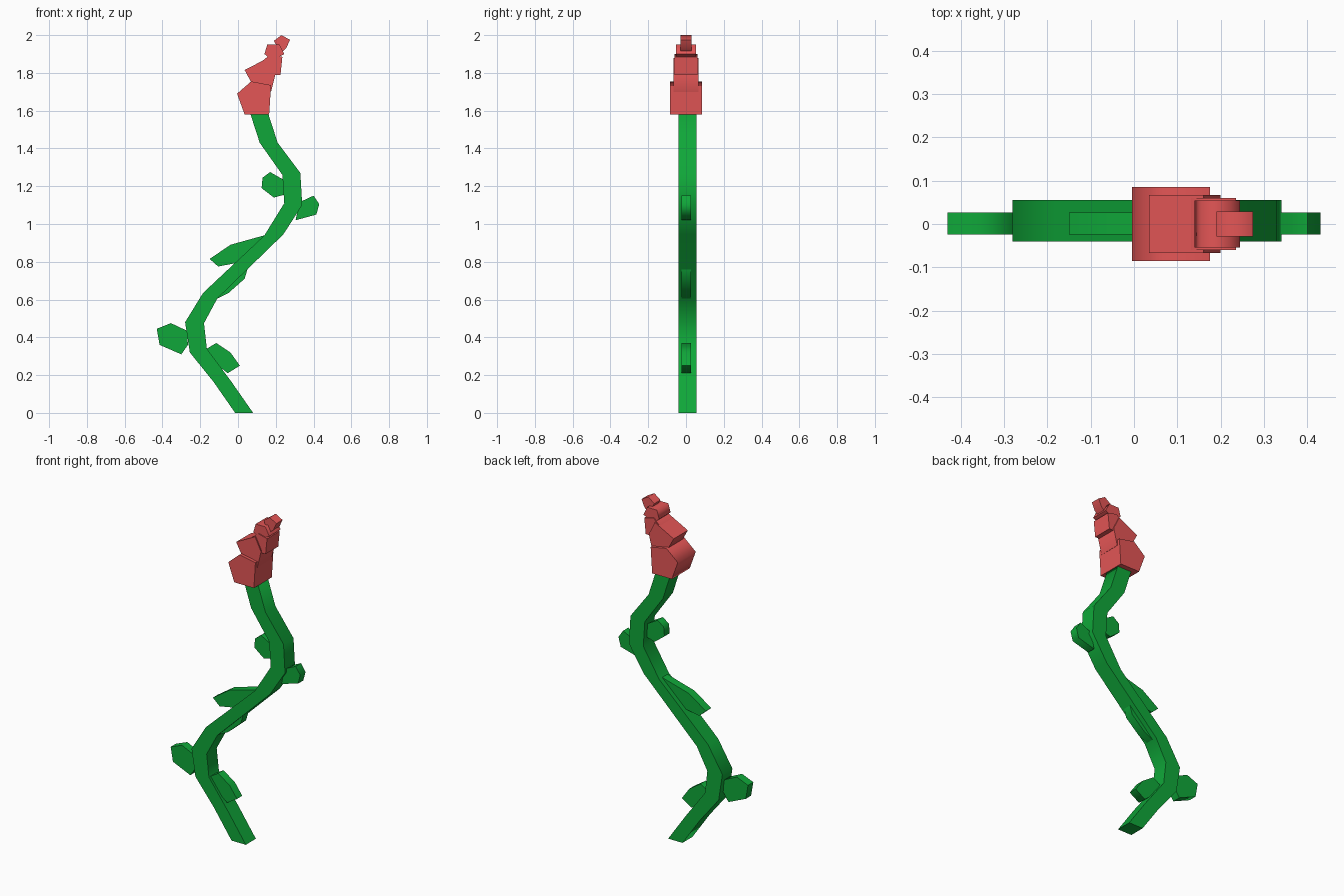
import bpy, bmesh, math


def material(name, rgb):
    m = bpy.data.materials.new(name)
    m.diffuse_color = (*rgb, 1)
    return m


green = material("leaf_green", (0.005, 0.39, 0.041))
red = material("petal_red", (0.775, 0.093, 0.093))


def prism(name, outline, y0, y1, mat):
    """Extrude an x-z outline from y0 to y1, softening the blunt bends."""
    bm = bmesh.new()
    face = bm.faces.new([bm.verts.new((x, y0, z)) for x, z in outline])
    ext = bmesh.ops.extrude_face_region(bm, geom=[face], use_keep_orig=True)
    moved = [v for v in ext["geom"] if isinstance(v, bmesh.types.BMVert)]
    bmesh.ops.translate(bm, verts=moved, vec=(0, y1 - y0, 0))
    bmesh.ops.recalc_face_normals(bm, faces=bm.faces)
    me = bpy.data.meshes.new(name)
    bm.to_mesh(me)
    bm.free()
    me.materials.append(mat)
    ob = bpy.data.objects.new(name, me)
    bpy.context.collection.objects.link(ob)
    bpy.ops.object.select_all(action='DESELECT')
    ob.select_set(True)
    bpy.context.view_layer.objects.active = ob
    bpy.ops.object.shade_smooth_by_angle(angle=math.radians(75))
    return ob


# Winding stem: left side going up, right side coming back down
left = [(-0.015, 0), (-0.13, 0.165), (-0.255, 0.32), (-0.28, 0.48), (-0.185, 0.635),
        (0.14, 0.94), (0.245, 1.11), (0.235, 1.26), (0.115, 1.43), (0.06, 1.6)]
right = [(0.08, 0), (-0.035, 0.165), (-0.165, 0.34), (-0.18, 0.475), (-0.11, 0.605),
         (0.24, 0.945), (0.34, 1.1), (0.33, 1.27), (0.21, 1.43), (0.155, 1.6)]
prism("stem", left + right[::-1], -0.04, 0.055, green)

# Leaves, from the ground up
leaves = [
    [(-0.165, 0.34), (-0.115, 0.37), (-0.04, 0.32), (0.01, 0.25), (-0.055, 0.21), (-0.13, 0.27)],
    [(-0.43, 0.445), (-0.355, 0.475), (-0.27, 0.435), (-0.265, 0.36), (-0.3, 0.31), (-0.415, 0.36)],
    [(-0.11, 0.605), (-0.015, 0.72), (0.05, 0.76), (0.035, 0.71), (-0.05, 0.635)],
    [(-0.15, 0.815), (-0.04, 0.89), (0.14, 0.94), (0.05, 0.85), (0.0, 0.795), (-0.105, 0.775)],
    [(0.305, 1.02), (0.325, 1.115), (0.4, 1.15), (0.43, 1.105), (0.415, 1.05)],
    [(0.125, 1.19), (0.13, 1.245), (0.17, 1.275), (0.24, 1.235), (0.245, 1.155), (0.19, 1.14)],
]
for i, outline in enumerate(leaves):
    prism(f"leaf_{i + 1}", outline, -0.024, 0.026, green)

# Flower segments, narrowing towards the tip: outline and half depth
segments = [
    ([(-0.005, 1.69), (0.07, 1.755), (0.175, 1.735), (0.165, 1.58), (0.035, 1.58)], 0.085),
    ([(0.035, 1.815), (0.16, 1.88), (0.2, 1.8), (0.175, 1.7), (0.07, 1.75)], 0.067),
    ([(0.125, 1.86), (0.175, 1.9), (0.235, 1.885), (0.225, 1.79), (0.165, 1.79)], 0.06),
    ([(0.14, 1.9), (0.155, 1.95), (0.22, 1.95), (0.245, 1.9), (0.18, 1.865)], 0.054),
    ([(0.19, 1.97), (0.23, 2.0), (0.275, 1.975), (0.255, 1.93), (0.225, 1.905)], 0.029),
]
for i, (outline, d) in enumerate(segments):
    prism(f"flower_segment_{i + 1}", outline, -d, d, red)
